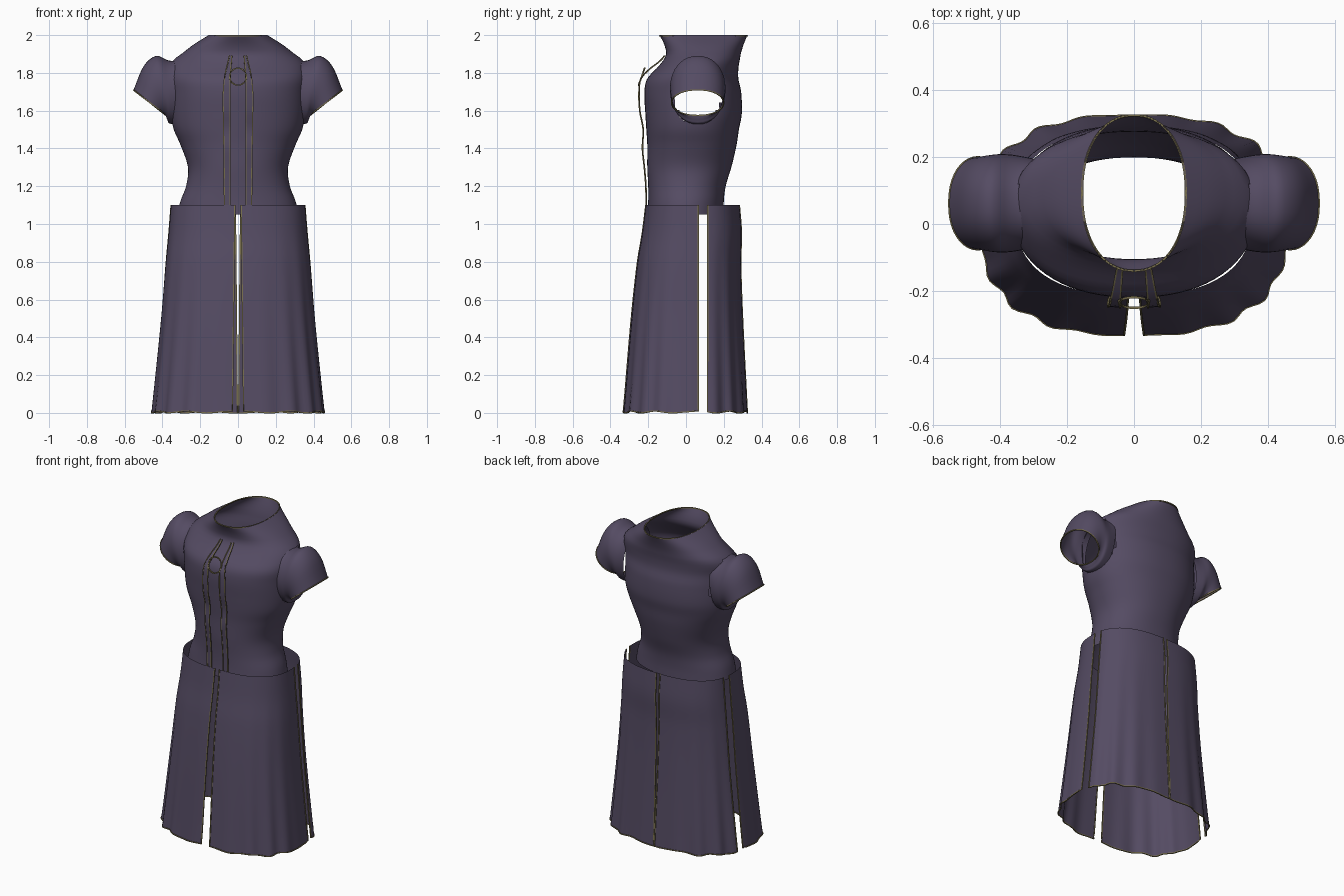
import bpy, bmesh, math
from mathutils import Vector

if "Cube" in bpy.data.objects:
    bpy.data.objects.remove(bpy.data.objects["Cube"])


def material(name, rgb):
    m = bpy.data.materials.new(name)
    m.diffuse_color = (*rgb, 1)
    m.use_nodes = True
    m.node_tree.nodes["Principled BSDF"].inputs["Base Color"].default_value = m.diffuse_color
    return m


CLOTH = material("dusky purple cloth", (0.090, 0.071, 0.125))
TRIM = material("dull gold trim", (0.19, 0.16, 0.075))


def sample(table, z):
    """Smooth interpolation of table rows (key, values...) at z."""
    i = max(0, min(len(table) - 2, sum(1 for r in table if r[0] <= z) - 1))
    p, q = table[i], table[i + 1]
    o, r = table[max(i - 1, 0)], table[min(i + 2, len(table) - 1)]
    h = q[0] - p[0]
    t = (z - p[0]) / h
    out = []
    for k in range(1, len(p)):
        m0 = (q[k] - o[k]) / (q[0] - o[0]) * h
        m1 = (r[k] - p[k]) / (r[0] - p[0]) * h
        out.append((2*t**3 - 3*t*t + 1) * p[k] + (t**3 - 2*t*t + t) * m0
                   + (3*t*t - 2*t**3) * q[k] + (t**3 - t*t) * m1)
    return out


def spow(v, e):
    return math.copysign(abs(v) ** e, v)


def oval(a, yf, yb, n, th):
    """Point on a rounded oval with half width a and front/back limits."""
    return (a * spow(math.cos(th), 2 / n),
            (yf + yb) / 2 + (yb - yf) / 2 * spow(math.sin(th), 2 / n))


def grid(name, rows, closed=False, mat=CLOTH, drop=None):
    """Skin rows of points; drop(centre) removes faces."""
    bm = bmesh.new()
    vs = [[bm.verts.new(p) for p in row] for row in rows]
    n = len(rows[0])
    for lo, hi in zip(vs, vs[1:]):
        for j in range(n if closed else n - 1):
            k = (j + 1) % n
            bm.faces.new((lo[j], lo[k], hi[k], hi[j]))
    if drop:
        bad = [f for f in bm.faces if drop(f.calc_center_median())]
        bmesh.ops.delete(bm, geom=bad, context='FACES')
    for f in bm.faces:
        f.smooth = True
    me = bpy.data.meshes.new(name)
    bm.to_mesh(me)
    bm.free()
    me.materials.append(mat)
    ob = bpy.data.objects.new(name, me)
    bpy.context.collection.objects.link(ob)
    return ob


def piping(name, pts, closed=False, r=0.0045):
    """Thin square-section cord along points."""
    pts = [Vector(p) for p in pts]
    rows = []
    for i, p in enumerate(pts):
        a = pts[i - 1] if closed or i else p
        b = pts[(i + 1) % len(pts)] if closed or i < len(pts) - 1 else p
        d = (b - a).normalized()
        u = d.cross(Vector((0, 0, 1)) if abs(d.z) < 0.8 else Vector((0, 1, 0))).normalized()
        v = d.cross(u)
        rows.append([p + r * (u * math.cos(w) + v * math.sin(w))
                     for w in (math.pi * (k / 2 + 0.25) for k in range(4))])
    if closed:
        rows.append(rows[0])
    ob = grid(name, rows, True, TRIM)
    for f in ob.data.polygons:
        f.use_smooth = False


# Bodice: height, half width, front y, back y
BODICE = [(1.05, .32, -.205, .20), (1.12, .305, -.20, .20), (1.2, .275, -.20, .21),
          (1.3, .265, -.205, .24), (1.42, .305, -.205, .268), (1.5, .34, -.21, .28),
          (1.58, .355, -.215, .295), (1.7, .36, -.22, .292), (1.77, .365, -.205, .277),
          (1.83, .362, -.15, .278), (1.87, .34, -.118, .285), (1.9, .30, -.105, .29),
          (1.95, .235, -.115, .305), (2.0, .155, -.14, .325)]


def bodice_ring(z, n=72):
    a, yf, yb = sample(BODICE, z)
    return [(*oval(a, yf, yb, 2.2, 2 * math.pi * i / n), z) for i in range(n)]


def in_armhole(c):
    return abs(c.x) > .2 and ((c.y - .06) / .13) ** 2 + ((c.z - 1.70) / .165) ** 2 < 1


grid("bodice", [bodice_ring(1.05 + .95 * i / 48) for i in range(49)], True, drop=in_armhole)
piping("neck_trim", [(x, y, z - .004) for x, y, z in bodice_ring(2.0)], True)

# Cap sleeves: key, top x, top z, bottom x, bottom z, half depth
SLEEVE = [(0, .29, 1.885, .325, 1.525, .135), (1, .335, 1.865, .355, 1.53, .142),
          (2, .375, 1.868, .368, 1.535, .146), (3, .435, 1.89, .373, 1.548, .147),
          (4, .50, 1.835, .377, 1.56, .143), (5, .553, 1.71, .38, 1.575, .138)]


def sleeve_ring(k, side, n=40):
    tx, tz, bx, bz, d = sample(SLEEVE, k)
    ring = []
    for i in range(n):
        th = 2 * math.pi * i / n
        c, s = math.cos(th), spow(math.sin(th), .9)
        ring.append((side * ((tx + bx) / 2 + (tx - bx) / 2 * c), .062 + d * s,
                     (tz + bz) / 2 + (tz - bz) / 2 * c))
    return ring


for side, label in ((1, "right"), (-1, "left")):
    grid(label + "_sleeve", [sleeve_ring(i / 4, side) for i in range(21)], True)
    piping(label + "_sleeve_trim", sleeve_ring(5, side), True)

# Skirt: height, half width, front y, back y
SKIRT = [(0, .458, -.332, .325), (.5, .407, -.290, .300), (.8, .382, -.257, .290),
         (.95, .367, -.232, .294), (1.1, .355, -.213, .283)]
N = 2.5


def skirt_point(th, z):
    a, yf, yb = sample(SKIRT, z)
    x, y = oval(a, yf, yb, N, th)
    fold = 1 + .022 * (1 - z / 1.1) ** 1.5 * math.sin(18 * th + .6) * abs(math.sin(2 * th))
    hem = .005 * (1 + math.sin(11 * th)) * max(0, 1 - z / .1)
    return (x * fold, y * fold, z + hem)


def slit_angles(z):
    """Panel limits beside the right, back, left and front slits."""
    a, yf, yb = sample(SKIRT, z)
    cy, b = (yf + yb) / 2, (yb - yf) / 2
    low = 1 - z / 1.1
    side = [math.asin(spow((y - cy) / b, N / 2)) for y in (.065, .115)]
    back = math.asin((max(.003, .014 - .011 * low) / a) ** (N / 2))
    front = math.asin(((.017 + .013 * low) / a) ** (N / 2))
    h = math.pi / 2
    return {"back_right": (side[1], h - back), "back_left": (h + back, math.pi - side[1]),
            "front_left": (math.pi - side[0], 3 * h - front),
            "front_right": (3 * h + front, 4 * h + side[0])}


for part in ("back_right", "back_left", "front_left", "front_right"):
    rows = []
    for i in range(31):
        z = 1.1 * i / 30
        t0, t1 = slit_angles(z)[part]
        rows.append([skirt_point(t0 + (t1 - t0) * j / 32, z) for j in range(33)])
    grid(part + "_skirt_panel", rows)
    piping(part + "_panel_trim", [r[0] for r in reversed(rows)] + rows[0][1:-1]
           + [r[-1] for r in rows])

# Chest straps: height, y, inner x, outer x
STRAP = [(1.1, -.212, .042, .072), (1.2, -.214, .042, .073), (1.3, -.222, .042, .073),
         (1.4, -.232, .042, .075), (1.5, -.228, .042, .076), (1.6, -.246, .042, .078),
         (1.7, -.25, .042, .078), (1.77, -.24, .041, .072), (1.82, -.195, .039, .062),
         (1.86, -.142, .035, .052), (1.89, -.115, .033, .046)]
for side, label in ((1, "right"), (-1, "left")):
    edges = [[], []]
    for i in range(41):
        z = 1.1 + .79 * i / 40
        y, xi, xo = sample(STRAP, z)
        edges[0].append((side * xi, y, z))
        edges[1].append((side * xo, y + .003, z))
    grid(label + "_chest_strap", edges)
    piping(label + "_strap_inner_trim", edges[0], r=.004)
    piping(label + "_strap_outer_trim", edges[1], r=.004)

# Clasp ring between the straps
piping("chest_ring", [(.045 * math.cos(t), -.235 + .35 * .045 * math.sin(t),
                       1.78 + .045 * math.sin(t))
                      for t in (2 * math.pi * i / 24 for i in range(24))], True, .005)
